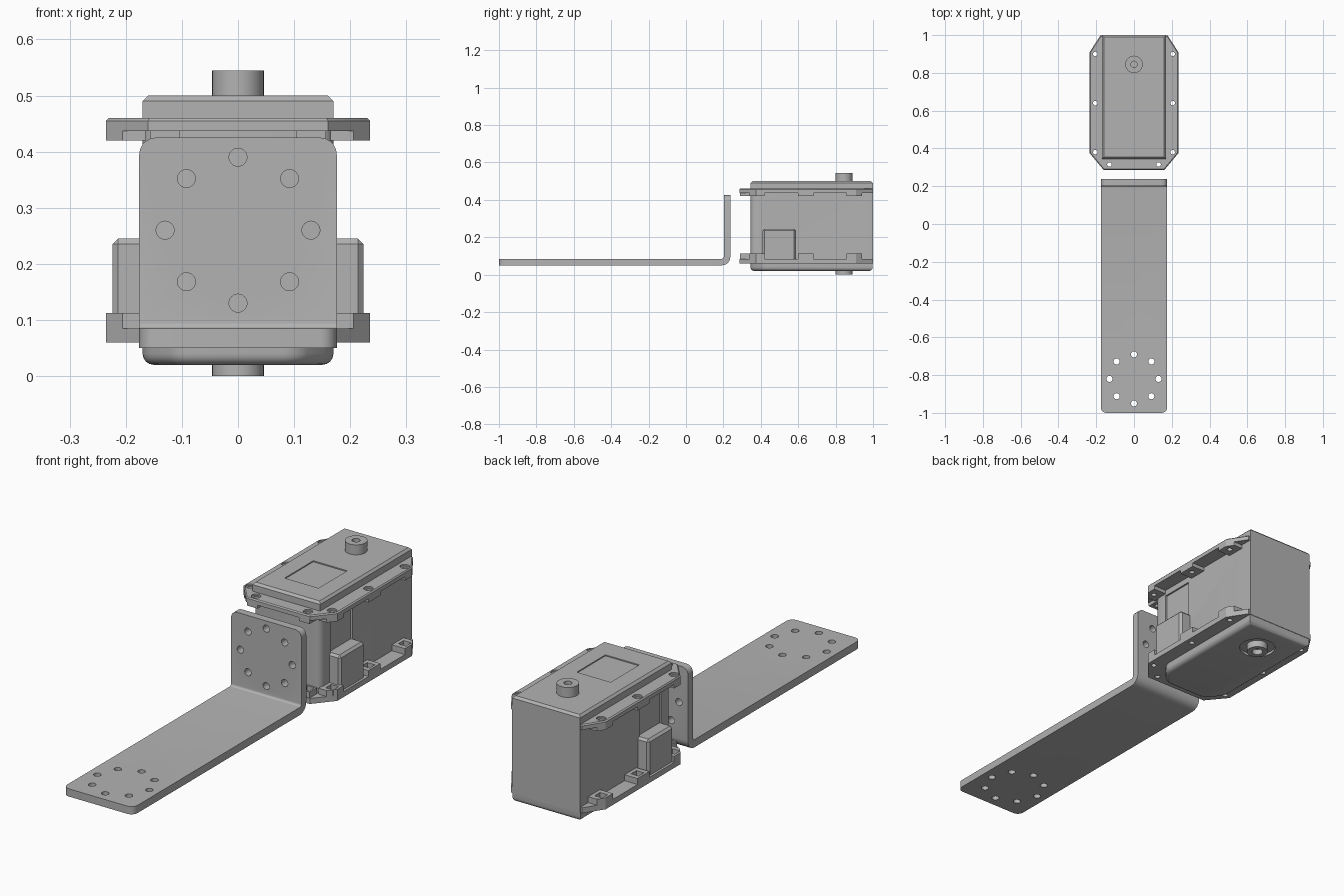
import bpy, bmesh, math
from mathutils import Matrix

cube = bpy.data.objects.get("Cube")
if cube:
    bpy.data.objects.remove(cube, do_unlink=True)

grey = bpy.data.materials.new("plain_grey")
grey.use_nodes = True
COLOUR = (0.45, 0.45, 0.45, 1)
grey.diffuse_color = COLOUR
grey.node_tree.nodes["Principled BSDF"].inputs["Base Color"].default_value = COLOUR


def make(name, bm):
    bmesh.ops.recalc_face_normals(bm, faces=bm.faces)
    me = bpy.data.meshes.new(name)
    bm.to_mesh(me)
    bm.free()
    me.materials.append(grey)
    ob = bpy.data.objects.new(name, me)
    bpy.context.scene.collection.objects.link(ob)
    return ob


def bevel(bm, test, size, segments=1):
    edges = [e for e in bm.edges if test(e.verts[0].co, e.verts[1].co)]
    bmesh.ops.bevel(bm, geom=edges, offset=size, segments=segments,
                    profile=0.5, affect='EDGES', clamp_overlap=True)


def prism(points, z0, z1, corner=0, top=0, bottom=0, segments=4):
    """Extrude an outline upward and round its corners and rims."""
    bm = bmesh.new()
    face = bm.faces.new([bm.verts.new((x, y, z0)) for x, y in points])
    new = bmesh.ops.extrude_face_region(bm, geom=[face])["geom"]
    for v in new:
        if isinstance(v, bmesh.types.BMVert):
            v.co.z = z1
    bmesh.ops.recalc_face_normals(bm, faces=bm.faces)
    if corner:
        bevel(bm, lambda a, b: abs(a.z - b.z) > 1e-4 and a.y < 0.5, corner, 4)
    if top:
        bevel(bm, lambda a, b: min(a.z, b.z) > z1 - 1e-4, top)
    if bottom:
        bevel(bm, lambda a, b: max(a.z, b.z) < z0 + 1e-4, bottom, segments)
    return bm


def add_box(bm, x0, x1, y0, y1, z0, z1):
    m = Matrix.Translation(((x0 + x1) / 2, (y0 + y1) / 2, (z0 + z1) / 2))
    bmesh.ops.create_cube(bm, size=1, matrix=m @ Matrix.Diagonal((x1 - x0, y1 - y0, z1 - z0, 1)))


def add_cylinder(bm, centre, radius, depth, axis='Z', sides=32):
    m = Matrix.Translation(centre)
    if axis == 'Y':
        m = m @ Matrix.Rotation(math.pi / 2, 4, 'X')
    bmesh.ops.create_cone(bm, cap_ends=True, segments=sides, radius1=radius,
                          radius2=radius, depth=depth, matrix=m)


def boolean(ob, bm, operation='DIFFERENCE'):
    cutter = make("cutter", bm)
    cutter.hide_render = True
    mod = ob.modifiers.new("cut", 'BOOLEAN')
    mod.operation, mod.solver, mod.object = operation, 'EXACT', cutter
    deps = bpy.context.evaluated_depsgraph_get()
    result = bpy.data.meshes.new_from_object(ob.evaluated_get(deps))
    ob.modifiers.clear()
    ob.data = result
    bpy.data.objects.remove(cutter, do_unlink=True)


def mirror(points):
    return points + [(-x, y) for x, y in reversed(points)]


parts = []

# L-shaped bracket: bent sheet with rounded ends and two rings of holes
W = 0.176
quarter = [i * math.pi / 12 for i in range(7)]
profile = [(-1, 0.05)]
profile += [(0.192 + 0.045 * math.sin(a), 0.095 - 0.045 * math.cos(a)) for a in quarter]
profile += [(0.237, 0.425), (0.202, 0.425)]
profile += [(0.192 + 0.01 * math.cos(a), 0.095 - 0.01 * math.sin(a)) for a in quarter]
profile += [(-1, 0.085)]
bm = bmesh.new()
sheet = bm.faces.new([bm.verts.new((-W, y, z)) for y, z in profile])
for v in bmesh.ops.extrude_face_region(bm, geom=[sheet])["geom"]:
    if isinstance(v, bmesh.types.BMVert):
        v.co.x = W
bmesh.ops.recalc_face_normals(bm, faces=bm.faces)
bevel(bm, lambda a, b: abs(a.x - b.x) < 1e-4 and
      (max(a.y, b.y) < -0.99 or min(a.z, b.z) > 0.42), 0.03, 5)
bracket = make("bracket", bm)
holes = bmesh.new()
for i in range(8):
    dx, d = (0.13 * f(i * math.pi / 4) for f in (math.cos, math.sin))
    add_cylinder(holes, (dx, 0.22, 0.26 + d), 0.016, 0.1, 'Y', 24)
    add_cylinder(holes, (dx, -0.82 + d, 0.07), 0.016, 0.1, 'Z', 24)
boolean(bracket, holes)
parts.append(bracket)

# Motor case with shallow side panels
case_outline = mirror([(0.17, 0.345), (0.17, 1)])
case = make("motor_case", prism(case_outline, 0.06, 0.46, corner=0.03))
panels = bmesh.new()
for s in (-1, 1):
    add_box(panels, s * 0.162, s * 0.2, 0.42, 0.575, 0.2, 0.41)
boolean(case, panels)
parts.append(case)

# Top lid with sunken label area
lid = make("top_lid", prism(case_outline, 0.455, 0.5, top=0.01))
label = bmesh.new()
add_box(label, -0.085, 0.085, 0.455, 0.66, 0.495, 0.52)
boolean(lid, label)
parts.append(lid)

# Bottom lid, narrowed at the front and rounded underneath
base_outline = mirror([(0.107, 0.345), (0.17, 0.42), (0.17, 0.998)])
base = make("bottom_lid", prism(base_outline, 0.02, 0.065, corner=0.025, bottom=0.02))
well = bmesh.new()
add_cylinder(well, (0, 0.845, 0.02), 0.078, 0.024)
boolean(base, well)
parts.append(base)

# Output shaft and lower pivot, each with a centre hole
for name, z0, z1, hole_z, hole_r in (("output_shaft", 0.49, 0.545, 0.545, 0.017),
                                     ("lower_pivot", 0, 0.04, 0, 0.024)):
    bm = bmesh.new()
    add_cylinder(bm, (0, 0.845, (z0 + z1) / 2), 0.046, z1 - z0, sides=40)
    shaft = make(name, bm)
    bore = bmesh.new()
    add_cylinder(bore, (0, 0.845, hole_z), hole_r, 0.05)
    boolean(shaft, bore)
    parts.append(shaft)

# Screw flanges: thin slab, thick pads round each screw, pockets below
flange = mirror([(0.16, 0.285), (0.235, 0.375), (0.235, 0.91), (0.178, 0.998)])
screws = [(s * x, y, r) for s in (-1, 1) for x, y, r in
          ((0.205, 0.9, 0.042), (0.205, 0.64, 0.042), (0.205, 0.38, 0.04), (0.13, 0.315, 0.027))]


def screw_holes(z, radius, depth):
    bm = bmesh.new()
    for x, y, _ in screws:
        add_cylinder(bm, (x, y, z), radius, depth, sides=20)
    return bm


def screw_blocks(half, z0, z1):
    bm = bmesh.new()
    for x, y, r in screws:
        h = half or r
        add_box(bm, x - h, x + h, y - h, y + h, z0, z1)
    return bm


for side, z0, z1, p0, p1 in (("upper", 0.437, 0.46, 0.42, 0.437),
                             ("lower", 0.06, 0.085, 0.085, 0.112)):
    slab = make(side + "_flange", prism(flange, z0, z1, top=0.005 if side == "upper" else 0))
    pads = make(side + "_screw_pads", prism(flange, p0, p1))
    boolean(pads, screw_blocks(None, 0, 1), 'INTERSECT')
    if side == "lower":
        boolean(pads, screw_blocks(0.019, 0.08, 0.2))
    else:
        boolean(slab, screw_holes(0.46, 0.02, 0.014))
        boolean(pads, screw_holes(p0, 0.012, 0.2))
    boolean(slab, screw_holes(z0, 0.012, 0.2))
    parts += [slab, pads]

# Cable sockets on both sides
for side, s in (("left", 1), ("right", -1)):
    bm = bmesh.new()
    add_box(bm, min(s * 0.15, s * 0.224), max(s * 0.15, s * 0.224), 0.41, 0.587, 0.08, 0.245)
    bevel(bm, lambda a, b: min(a.z, b.z) > 0.24 or
          (abs(a.z - b.z) > 0.1 and abs(a.x) > 0.2), 0.01)
    parts.append(make(side + "_cable_socket", bm))

# Smooth the rounded faces, keep hard edges
bpy.ops.object.select_all(action='DESELECT')
for ob in parts:
    ob.select_set(True)
bpy.context.view_layer.objects.active = parts[0]
bpy.ops.object.shade_smooth_by_angle(angle=math.radians(30))
